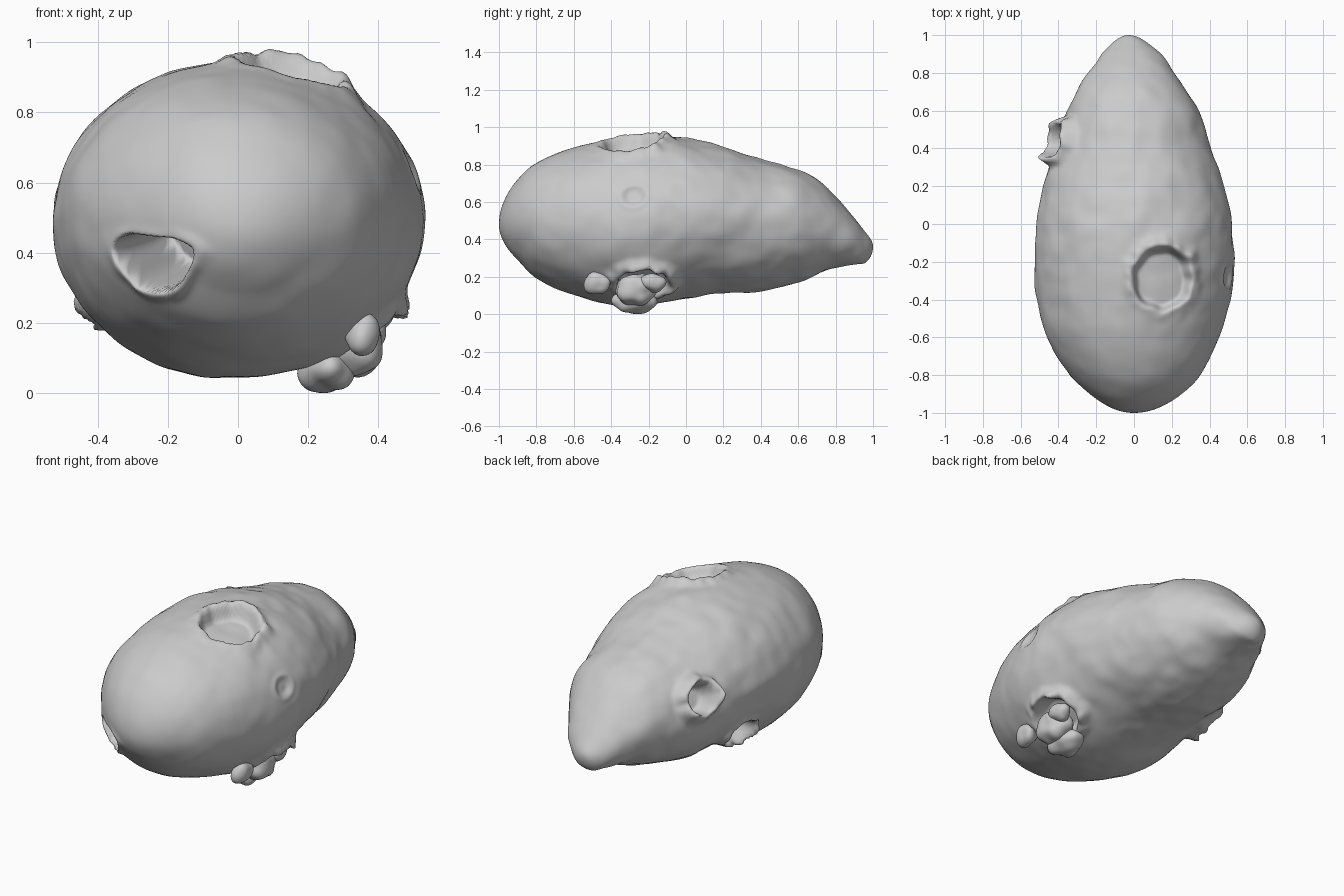
import bpy, bmesh, math
from mathutils import Vector, noise

if "Cube" in bpy.data.objects:
    bpy.data.objects.remove(bpy.data.objects["Cube"])

# Body stations: y, left x, right x, bottom z, top z
STATIONS = [
    (-1.0, 0.0, 0.0, .48, .48), (-.9, -.235, .25, .29, .72), (-.8, -.34, .35, .19, .81),
    (-.6, -.46, .45, .105, .89), (-.4, -.51, .51, .05, .93), (-.2, -.525, .53, .045, .945),
    (0, -.51, .515, .085, .94), (.2, -.48, .47, .115, .89), (.4, -.425, .405, .125, .83),
    (.6, -.355, .345, .175, .77), (.7, -.305, .285, .21, .725), (.8, -.24, .22, .25, .63),
    (.9, -.165, .14, .265, .515), (.96, -.11, .07, .275, .44), (1.0, -.03, -.03, .36, .36)]
T = [math.acos(max(-1, min(1, -s[0]))) for s in STATIONS]


def section(t):
    """Smooth interpolation of the stations along the length angle t."""
    i = max(k for k in range(len(T) - 1) if T[k] <= t + 1e-9)
    d = T[i + 1] - T[i]
    f = (t - T[i]) / d
    out = []
    for c in range(1, 5):
        v = [s[c] for s in STATIONS]

        def slope(k):
            a, b = max(k - 1, 0), min(k + 1, len(T) - 1)
            return (v[b] - v[a]) / (T[b] - T[a])
        out.append((2*f**3 - 3*f*f + 1)*v[i] + (f**3 - 2*f*f + f)*d*slope(i)
                   + (3*f*f - 2*f**3)*v[i+1] + (f**3 - f*f)*d*slope(i+1))
    return out


def smooth(x):
    x = max(0, min(1, x))
    return x * x * (3 - 2 * x)


class Crater:
    """A pit with a raised ragged rim, pushed along an axis."""
    def __init__(s, centre, axis, ru, rv, depth, rim, lip=(0, 0, 0), wall=.3, tri=0, width=.2):
        s.c, s.n = Vector(centre), Vector(axis).normalized()
        s.u = Vector((0, 0, 1)).cross(s.n).normalized()
        s.v = s.n.cross(s.u)
        s.ru, s.rv, s.depth, s.rim = ru, rv, depth, rim
        s.lip, s.wall, s.tri, s.width = Vector(lip), wall, tri, width

    def push(s, p):
        d = p - s.c
        if d.length > .45:
            return Vector()
        a, b = d.dot(s.u) / s.ru, d.dot(s.v) / s.rv
        r = math.hypot(a, b)
        if r > 2.2:
            return Vector()
        ang = math.atan2(b, a)
        r *= 1 + s.tri * math.sin(3 * ang) + .08 * noise.noise(p * 14)
        way = (s.u * math.cos(ang) + s.v * math.sin(ang)).dot(s.lip)
        h = -s.depth * smooth((1 - r) / s.wall)
        h += s.rim * max(0, 1 + way) * math.exp(-((r - 1.08) / s.width) ** 2) \
            * (1 + .6 * noise.noise(p * 18))
        return s.n * h


CRATERS = [
    # top dish
    Crater((.15, -.29, .92), (.12, 0, 1), .175, .165, .065, .022, (0, .7, 0), .25),
    # front opening
    Crater((-.245, -.87, .375), (-.35, -.9, -.15), .135, .085, .36, .012, (0, 0, -.8), .35, -.12),
    # left side stub
    Crater((-.40, .44, .60), (-.9, .15, .4), .095, .095, .07, .065, (0, 0, 0), .4, 0, .28),
    # lower left pocket
    Crater((-.43, .10, .27), (-.85, .05, -.35), .11, .085, .07, .035, (0, 0, -.8), .4),
    # lower right socket
    Crater((.36, -.23, .16), (.7, .1, -.7), .15, .13, .09, .03, (0, .4, .4), .4),
    # small dimple on the right
    Crater((.49, -.28, .63), (1, 0, .3), .07, .06, .015, .004, (0, 0, 0), .6)]


def finish(bm, name):
    bmesh.ops.recalc_face_normals(bm, faces=bm.faces)
    me = bpy.data.meshes.new(name)
    bm.to_mesh(me)
    bm.free()
    ob = bpy.data.objects.new(name, me)
    bpy.context.collection.objects.link(ob)
    for f in me.polygons:
        f.use_smooth = True
    return ob


def rough(p):
    """Gentle unevenness, stronger towards the back."""
    k = .5 + .5 * smooth((p.y + .8) / 1.0)
    return k * (.011 * noise.noise(p * 4.5) + .007 * noise.noise(p * 10 + Vector((3, 1, 7))))


# Body: rings of elliptical sections with craters pressed in
RINGS, SEGS = 240, 240
bm = bmesh.new()
front = bm.verts.new((0, -1, .48))
rings = []
for i in range(1, RINGS):
    t = math.pi * i / RINGS
    x0, x1, z0, z1 = section(t)
    c = Vector(((x0 + x1) / 2, -math.cos(t), (z0 + z1) / 2))
    fade = smooth(math.sin(t) * 3)
    ring = []
    for j in range(SEGS):
        a = 2 * math.pi * j / SEGS
        off = Vector(((x1 - x0) / 2 * math.cos(a), 0, (z1 - z0) / 2 * math.sin(a)))
        p = c + off
        q = p + off.normalized() * rough(p) * fade
        for cr in CRATERS:
            q += cr.push(p)
        ring.append(bm.verts.new(q))
    rings.append(ring)
back = bm.verts.new((-.03, 1, .36))
for j in range(SEGS):
    k = (j + 1) % SEGS
    bm.faces.new((front, rings[0][j], rings[0][k]))
    bm.faces.new((back, rings[-1][k], rings[-1][j]))
    for a, b in zip(rings, rings[1:]):
        bm.faces.new((a[j], b[j], b[k], a[k]))
finish(bm, "body")


# Knobbly stump in the lower right socket
def lump(name, centre, size):
    b = bmesh.new()
    bmesh.ops.create_icosphere(b, subdivisions=4, radius=1)
    for v in b.verts:
        p = Vector(centre) + Vector([v.co[i] * size[i] for i in range(3)])
        v.co = p + v.co * .02 * noise.noise(p * 13)
    finish(b, name)


lump("stump_main", (.33, -.27, .13), (.09, .11, .085))
lump("stump_foot", (.255, -.27, .065), (.08, .12, .063))
lump("stump_side", (.355, -.47, .165), (.05, .07, .055))
lump("stump_lip", (.37, -.18, .165), (.05, .07, .055))
